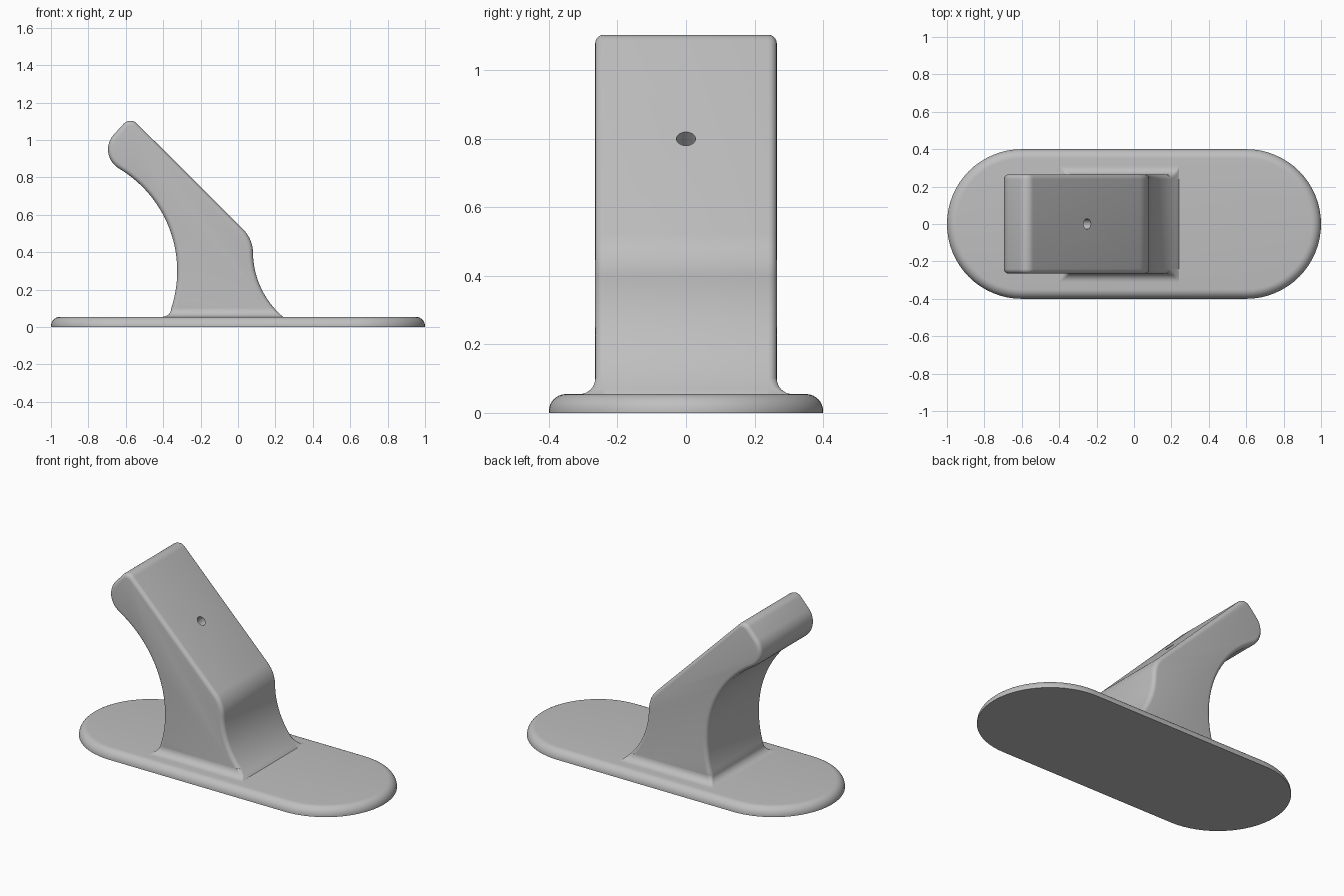
import bpy, bmesh, math
from mathutils import Vector

if "Cube" in bpy.data.objects:
    bpy.data.objects.remove(bpy.data.objects["Cube"])

GREY = bpy.data.materials.new("light_grey")
GREY.diffuse_color = (0.52, 0.52, 0.52, 1)
GREY.use_nodes = True
GREY.node_tree.nodes["Principled BSDF"].inputs["Base Color"].default_value = GREY.diffuse_color


def loft(name, rings):
    """Skin closed rings of equal length and cap both ends."""
    bm = bmesh.new()
    rows = [[bm.verts.new(p) for p in ring] for ring in rings]
    n = len(rows[0])
    for a, b in zip(rows, rows[1:]):
        for i in range(n):
            j = (i + 1) % n
            bm.faces.new((a[i], a[j], b[j], b[i]))
    bm.faces.new(rows[0])
    bm.faces.new(rows[-1])
    bmesh.ops.recalc_face_normals(bm, faces=bm.faces)
    me = bpy.data.meshes.new(name)
    bm.to_mesh(me)
    bm.free()
    me.materials.append(GREY)
    ob = bpy.data.objects.new(name, me)
    bpy.context.collection.objects.link(ob)
    return ob


def smooth(ob):
    bpy.ops.object.select_all(action='DESELECT')
    ob.select_set(True)
    bpy.context.view_layer.objects.active = ob
    bpy.ops.object.shade_smooth_by_angle(angle=math.radians(35))


def circle(a, b, c):
    """Centre and radius of the circle through three points."""
    (ax, ay), (bx, by), (cx, cy) = a, b, c
    d = 2 * (ax * (by - cy) + bx * (cy - ay) + cx * (ay - by))
    sa, sb, sc = ax * ax + ay * ay, bx * bx + by * by, cx * cx + cy * cy
    ux = (sa * (by - cy) + sb * (cy - ay) + sc * (ay - by)) / d
    uy = (sa * (cx - bx) + sb * (ax - cx) + sc * (bx - ax)) / d
    return ux, uy, math.hypot(ax - ux, ay - uy)


def arc(a, b, c, n):
    """Points on the minor arc from a through b to c."""
    x, y, r = circle(a, b, c)
    t0 = math.atan2(a[1] - y, a[0] - x)
    sweep = (math.atan2(c[1] - y, c[0] - x) - t0 + math.pi) % math.tau - math.pi
    return [(x + r * math.cos(t0 + sweep * i / n), y + r * math.sin(t0 + sweep * i / n))
            for i in range(n + 1)]


def rounded_rect(x0, x1, hy, r, z, n=5):
    pts = []
    for k, (cx, cy) in enumerate([(x1 - r, hy - r), (x0 + r, hy - r),
                                  (x0 + r, r - hy), (x1 - r, r - hy)]):
        for i in range(n + 1):
            t = math.pi / 2 * (k + i / n)
            pts.append((cx + r * math.cos(t), cy + r * math.sin(t), z))
    return pts


# Base plate: stadium with a rounded upper rim
TOP = 0.055


def stadium(r, z, n=32):
    pts = []
    for side in (0, 1):
        for i in range(n + 1):
            t = -math.pi / 2 + math.pi * (side + i / n)
            pts.append(((0.6, -0.6)[side] + r * math.cos(t), r * math.sin(t), z))
    return pts


rim = [(0.4, 0)]
for i in range(9):
    t = math.pi / 2 * i / 8
    rim.append((0.35 + 0.05 * math.cos(t), 0.005 + 0.05 * math.sin(t)))
base = loft("base_plate", [stadium(r, z) for r, z in rim])
smooth(base)

# Arm: side profile extruded across y with rounded outline edges
HALF, EDGE = 0.265, 0.025
toe = ((0.08, 0.40), (0.118, 0.22), (0.24, TOP))
profile = [(-0.365, 0.01)]
profile += arc((-0.357, 0.10), (-0.325, 0.30), (-0.635, 0.847), 28)
profile += arc((-0.648, 0.856), (-0.695, 0.95), (-0.668, 1.025), 12)
profile += arc((-0.612, 1.086), (-0.575, 1.103), (-0.538, 1.086), 8)
profile += arc((0.03, 0.52), (0.064, 0.47), (0.08, 0.405), 8)
profile += arc(*toe, 16)
profile += [(0.27, 0.01)]


def inset(pts, d):
    out = []
    for i, p in enumerate(pts):
        p = Vector(p)
        e0 = (p - Vector(pts[i - 1])).normalized()
        e1 = (Vector(pts[(i + 1) % len(pts)]) - p).normalized()
        n0, n1 = Vector((e0.y, -e0.x)), Vector((e1.y, -e1.x))
        out.append(p + (n0 + n1) * d / (1 + n0.dot(n1)))
    return out


rings = []
for sign in (-1, 1):
    for i in range(6):
        t = math.pi / 2 * (i / 5 if sign > 0 else 1 - i / 5)
        y = sign * (HALF - EDGE + EDGE * math.sin(t))
        rings.append([(p.x, y, p.y) for p in inset(profile, EDGE * (1 - math.cos(t)))])
arm = loft("arm", rings)

# Screw hole drilled square to the sloping face
normal = Vector((0.565, 0, 0.57)).normalized()
bpy.ops.mesh.primitive_cylinder_add(vertices=32, radius=0.028, depth=0.2,
                                    location=(-0.25, 0, 0.80),
                                    rotation=normal.to_track_quat('Z', 'Y').to_euler())
cutter = bpy.context.object
cutter.name = "hole_cutter"
cutter.hide_render = True
cutter.data.materials.append(GREY)
hole = arm.modifiers.new("hole", 'BOOLEAN')
hole.operation = 'DIFFERENCE'
hole.solver = 'EXACT'
hole.object = cutter
bpy.context.view_layer.objects.active = arm
bpy.ops.object.modifier_apply(modifier=hole.name)
bpy.data.objects.remove(cutter)
smooth(arm)

# Flared fillet where the arm meets the plate
R = 0.045
cx, cz, cr = circle(*toe)
skirt = []
for i in range(9):
    t = math.pi / 2 * i / 8
    d, z = R * (1 - math.cos(t)), TOP + R * (1 - math.sin(t))
    x1 = cx - math.sqrt(cr * cr - (z - cz) ** 2)
    skirt.append(rounded_rect(-0.357 - d, x1, HALF + d, EDGE * (1 - 0.9 * i / 8), z))
smooth(loft("arm_fillet", skirt))
